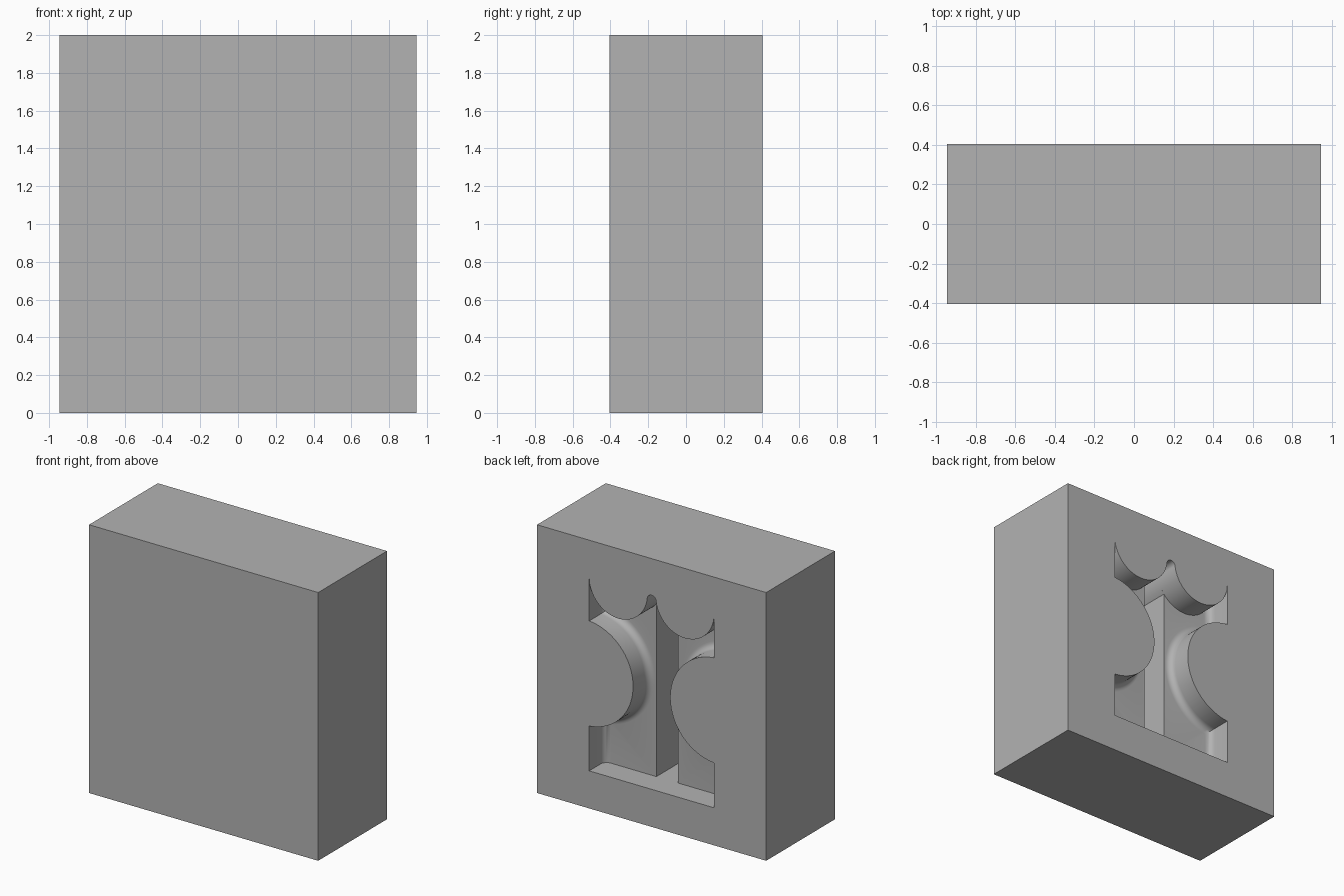
import bpy
import bmesh
from math import acos, cos, sin, pi, radians

if "Cube" in bpy.data.objects:
    bpy.data.objects.remove(bpy.data.objects["Cube"])

WIDTH, DEPTH, HEIGHT = 1.89, 0.81, 2.0
BACK = DEPTH / 2
FLOOR, GROOVE = 0.185, 0.53      # recess depths measured from the back face
BOTTOM, SIDE, FILLET = 0.28, 0.515, 0.05

grey = bpy.data.materials.new("plain grey")
grey.use_nodes = True
colour = (0.45, 0.45, 0.45, 1)
grey.diffuse_color = colour
grey.node_tree.nodes["Principled BSDF"].inputs["Base Color"].default_value = colour


def arc(cx, cz, r, start, end, steps):
    angles = [start + (end - start) * i / steps for i in range(steps + 1)]
    return [(cx + r * cos(a), cz + r * sin(a)) for a in angles]


def outline(side, inset=0.0, lobes=True):
    """Recess outline: straight foot, round side lobes, scalloped top."""
    half = [(side, BOTTOM)]
    if lobes:
        cx, r = 0.546, 0.393 + inset
        phi = acos((cx - side) / r)
        half += arc(cx, 1.006, r, pi + phi, pi - phi, 40)
    half += arc(0.275, 1.72, 0.24, -acos((side - 0.275) / 0.24), 0.125 - pi, 32)
    half += arc(0, 1.69, 0.037, 0, pi / 2, 8)[1:]
    return half + [(-x, z) for x, z in reversed(half[:-1])]


def loft(name, layers):
    """Solid through a stack of (depth, outline) layers."""
    bm = bmesh.new()
    rings = [[bm.verts.new((x, BACK - d, z)) for x, z in pts] for d, pts in layers]
    n = len(rings[0])
    for a, b in zip(rings, rings[1:]):
        for i in range(n):
            j = (i + 1) % n
            bm.faces.new((a[i], a[j], b[j], b[i]))
    bm.faces.new(rings[0])
    bm.faces.new(rings[-1])
    bmesh.ops.recalc_face_normals(bm, faces=bm.faces)
    mesh = bpy.data.meshes.new(name)
    bm.to_mesh(mesh)
    bm.free()
    mesh.materials.append(grey)
    obj = bpy.data.objects.new(name, mesh)
    obj.hide_render = True
    bpy.context.collection.objects.link(obj)
    return obj


# Solid block
bpy.ops.mesh.primitive_cube_add(size=1, location=(0, 0, HEIGHT / 2))
block = bpy.context.object
block.name = "mould_block"
block.scale = (WIDTH, DEPTH, HEIGHT)
bpy.ops.object.transform_apply(location=True, rotation=False, scale=True)
block.data.materials.append(grey)

# Shallow recess with filleted sides and lobes
layers = [(-0.05, outline(SIDE))]
for k in range(7):
    t = k / 6 * pi / 2
    inset = FILLET * (1 - cos(t))
    layers.append((FLOOR - FILLET * (1 - sin(t)), outline(SIDE - inset, inset)))
recess = loft("recess_cutter", layers)

# Deep central groove
strip = outline(0.09, lobes=False)
groove = loft("groove_cutter", [(FLOOR - 0.002, strip), (GROOVE, strip)])

# Cut both hollows into the block
for cutter in (recess, groove):
    mod = block.modifiers.new(cutter.name, "BOOLEAN")
    mod.operation = "DIFFERENCE"
    mod.solver = "EXACT"
    mod.object = cutter
    bpy.ops.object.modifier_apply(modifier=mod.name)
    bpy.data.objects.remove(cutter)

bpy.ops.object.shade_smooth_by_angle(angle=radians(30))
